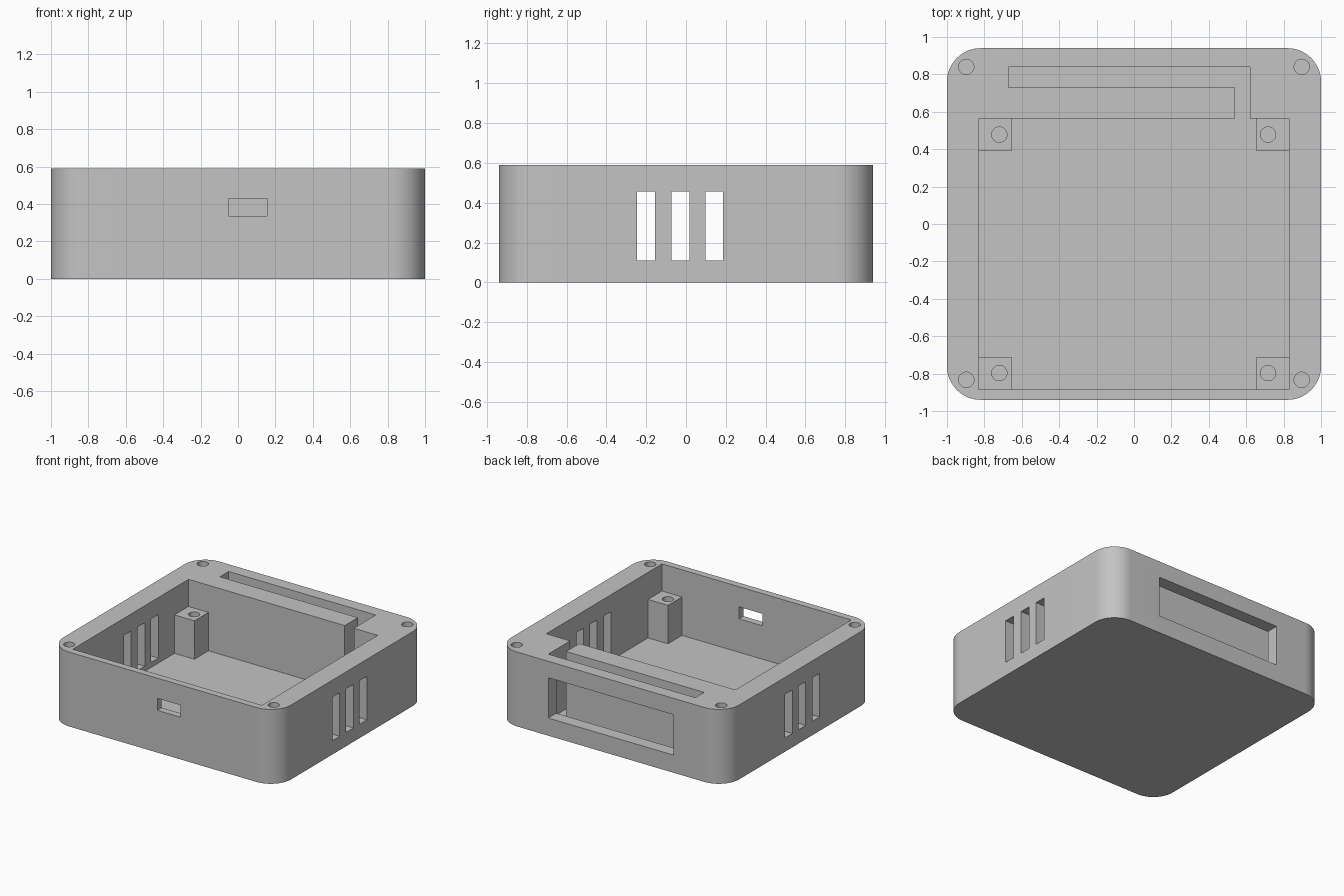
import bpy
import bmesh
import math

cube = bpy.data.objects.get("Cube")
if cube:
    bpy.data.objects.remove(cube, do_unlink=True)

# Main dimensions
HX, HY, HEIGHT, RADIUS = 1.0, 0.94, 0.59, 0.18
FLOOR, STANDOFF_TOP = 0.07, 0.375

grey = bpy.data.materials.new("plain grey")
grey.use_nodes = True
COLOUR = (0.55, 0.55, 0.55, 1)
grey.diffuse_color = COLOUR
grey.node_tree.nodes["Principled BSDF"].inputs["Base Color"].default_value = COLOUR


def prism(name, outline, z0, z1):
    """Extrude a counter-clockwise outline from z0 up to z1."""
    bm = bmesh.new()
    face = bm.faces.new([bm.verts.new((x, y, z0)) for x, y in outline])
    top = bmesh.ops.extrude_face_region(bm, geom=[face])["geom"]
    verts = [v for v in top if isinstance(v, bmesh.types.BMVert)]
    bmesh.ops.translate(bm, verts=verts, vec=(0, 0, z1 - z0))
    bmesh.ops.recalc_face_normals(bm, faces=bm.faces)
    mesh = bpy.data.meshes.new(name)
    bm.to_mesh(mesh)
    bm.free()
    mesh.materials.append(grey)
    obj = bpy.data.objects.new(name, mesh)
    bpy.context.collection.objects.link(obj)
    return obj


def box(name, x0, x1, y0, y1, z0, z1):
    return prism(name, [(x0, y0), (x1, y0), (x1, y1), (x0, y1)], z0, z1)


def cylinder(name, x, y, r, z0, z1, n=32):
    ring = [(x + r * math.cos(math.tau * i / n), y + r * math.sin(math.tau * i / n))
            for i in range(n)]
    return prism(name, ring, z0, z1)


def cut(target, cutter):
    """Subtract the cutter from the target, then discard the cutter."""
    cutter.hide_render = True
    mod = target.modifiers.new("cut", "BOOLEAN")
    mod.operation, mod.solver, mod.object = "DIFFERENCE", "EXACT", cutter
    bpy.context.view_layer.objects.active = target
    bpy.ops.object.modifier_apply(modifier=mod.name)
    bpy.data.objects.remove(cutter, do_unlink=True)


def smooth(obj):
    bpy.ops.object.select_all(action="DESELECT")
    obj.select_set(True)
    bpy.context.view_layer.objects.active = obj
    bpy.ops.object.shade_smooth_by_angle(angle=math.radians(30))


# Outer case with rounded upright corners
outline = []
for k, (sx, sy) in enumerate([(1, 1), (-1, 1), (-1, -1), (1, -1)]):
    for i in range(17):
        a = math.pi / 2 * (k + i / 16)
        outline.append((sx * (HX - RADIUS) + RADIUS * math.cos(a),
                        sy * (HY - RADIUS) + RADIUS * math.sin(a)))
case = prism("case", outline, 0, HEIGHT)

# Main cavity joined to the slot along the back wall
cavity = [(-0.83, -0.885), (0.83, -0.885), (0.83, 0.565), (0.62, 0.565),
          (0.62, 0.84), (-0.67, 0.84), (-0.67, 0.73), (0.54, 0.73),
          (0.54, 0.565), (-0.83, 0.565)]
cut(case, prism("cavity_cutter", cavity, FLOOR, HEIGHT + 0.1))

# Window in the back wall and cable port in the front wall
cut(case, box("window_cutter", -0.55, 0.55, 0.79, 1.1, 0.14, 0.46))
cut(case, box("port_cutter", -0.05, 0.155, -1.1, -0.8, 0.335, 0.43))

# Three vents through each side wall
for y in (-0.2, -0.027, 0.142):
    for side in (-1, 1):
        x0, x1 = sorted((side * 0.75, side * 1.1))
        cut(case, box("vent_cutter", x0, x1, y - 0.045, y + 0.045, 0.11, 0.455))

# Screw holes in the rim
for x in (-0.897, 0.897):
    for y in (-0.833, 0.84):
        cut(case, cylinder("screw_cutter", x, y, 0.041, 0.25, HEIGHT + 0.1))
smooth(case)

# Standoffs in the cavity corners, each with a screw hole
for x_name, x0, hx in (("right", -0.83, -0.72), ("left", 0.655, 0.717)):
    for y_name, y0, hy in (("front", -0.885, -0.797), ("back", 0.39, 0.478)):
        post = box(f"standoff_{y_name}_{x_name}", x0, x0 + 0.175, y0, y0 + 0.175,
                   FLOOR, STANDOFF_TOP)
        cut(post, cylinder("pilot_cutter", hx, hy, 0.041, 0.12, STANDOFF_TOP + 0.1))
        smooth(post)
